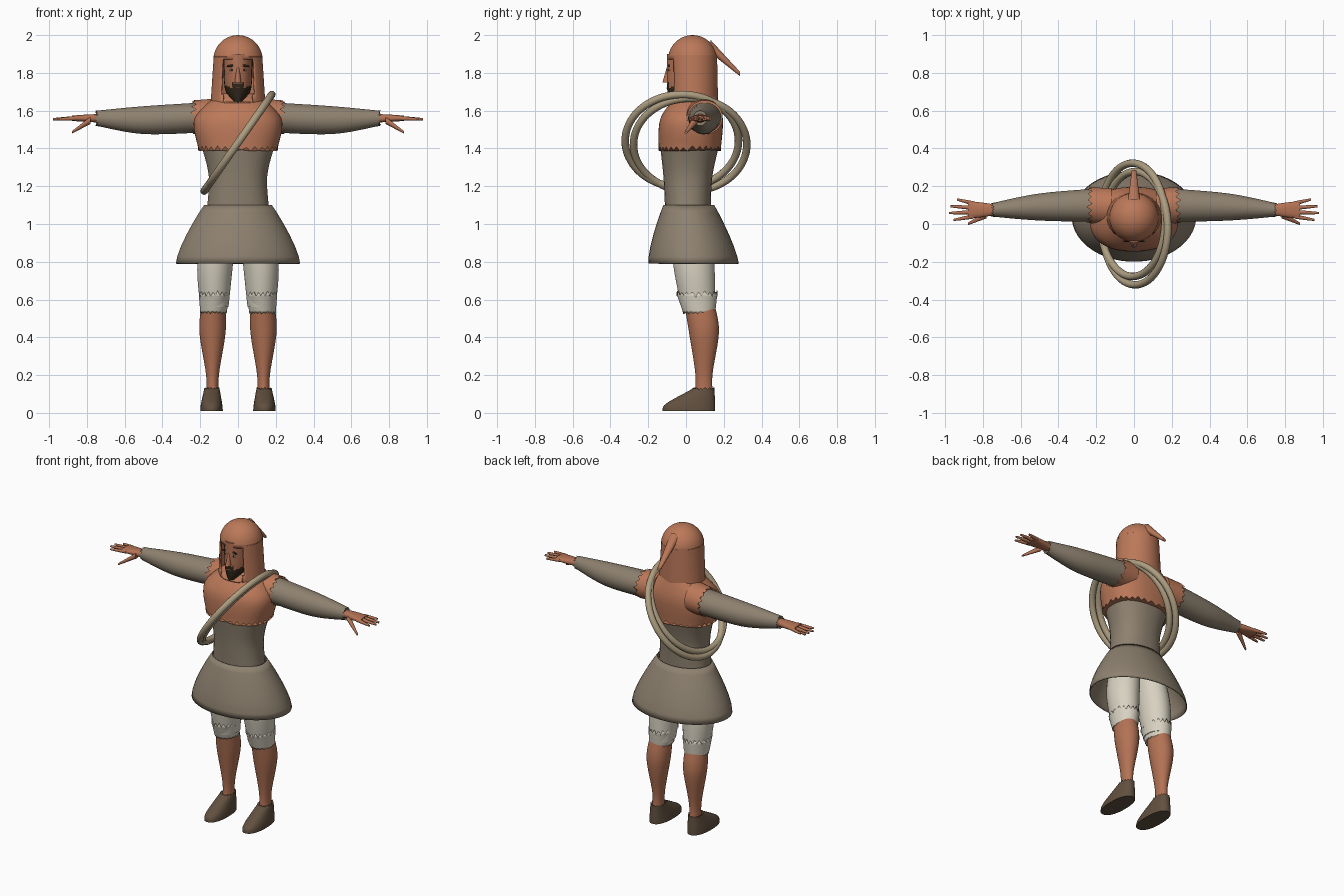
import bpy, bmesh, math, random
from mathutils import Vector

random.seed(4)
if "Cube" in bpy.data.objects:
    bpy.data.objects.remove(bpy.data.objects["Cube"])


def material(name, red, green, blue):
    mat = bpy.data.materials.new(name)
    mat.use_nodes = True
    colour = (red, green, blue, 1)
    mat.diffuse_color = colour
    mat.node_tree.nodes["Principled BSDF"].inputs["Base Color"].default_value = colour
    return mat


rust = material("rust cloth", .5, .19, .1)
skin = material("tanned skin", .45, .17, .09)
wool = material("grey brown wool", .27, .22, .16)
linen = material("pale linen", .68, .64, .53)
hemp = material("rope tan", .42, .34, .22)
leather = material("dark leather", .12, .08, .05)
hair = material("dark hair", .03, .02, .01)
white = material("eye white", .7, .66, .6)


def smooth_sections(sections, steps):
    """Pass a smooth curve through the given sections."""
    points = [Vector(section) for section in sections]
    padded = [points[0]] + points + [points[-1]]
    result = []
    for before, start, end, after in zip(padded, padded[1:], padded[2:], padded[3:]):
        leave, arrive = (end - before) / 2, (after - start) / 2
        for step in range(steps):
            t = step / steps
            ease = t * t * (3 - 2 * t)
            result.append(start.lerp(end, ease) + leave * t * (1 - t) ** 2
                          - arrive * t * t * (1 - t))
    return result + [points[-1]]


def place(axis, along, u, v, side):
    """Put a section point in space; side -1 mirrors it to the right."""
    if axis == "x":
        return side * along, u, v
    if axis == "y":
        return side * u, along, v
    return side * u, v, along


def loft(name, axis, sections, mats, side=1, sides=32, power=2, steps=6, bulge=0,
         ragged_start=0, ragged_end=0, closed=True, keep=None, paint=None, thickness=0):
    """Skin over ellipses; a section is (position, centre u, centre v, radius u, radius v)."""
    bm = bmesh.new()
    rows = smooth_sections(sections, steps)
    rings = []
    for index, (along, u, v, radius_u, radius_v) in enumerate(rows):
        swell = 1 + bulge * math.sin(math.pi * index / (len(rows) - 1))
        rough = ragged_start if index == 0 else 0
        if index == len(rows) - 1:
            rough = ragged_end
        ring = []
        for corner in range(sides):
            angle = math.tau * (corner + .5) / sides
            c, s = math.cos(angle), math.sin(angle)
            offset_u = radius_u * swell * math.copysign(abs(c) ** (2 / power), c)
            offset_v = radius_v * swell * math.copysign(abs(s) ** (2 / power), s)
            tooth = rough * (-1) ** corner * random.uniform(.3, 1)
            ring.append(bm.verts.new(
                place(axis, along + tooth, u + offset_u, v + offset_v, side)))
        rings.append(ring)
    for lower, upper in zip(rings, rings[1:]):
        for i in range(sides):
            bm.faces.new((lower[i - 1], lower[i], upper[i], upper[i - 1]))
    if closed:
        bm.faces.new(rings[0])
        bm.faces.new(rings[-1])
    if keep:
        removed = [f for f in bm.faces if not keep(f.calc_center_median())]
        bmesh.ops.delete(bm, geom=removed, context="FACES")
    if paint:
        for face in bm.faces:
            face.material_index = paint(face.calc_center_median())
    bmesh.ops.recalc_face_normals(bm, faces=bm.faces)
    mesh = bpy.data.meshes.new(name)
    bm.to_mesh(mesh)
    bm.free()
    for mat in mats:
        mesh.materials.append(mat)
    mesh.shade_smooth()
    mesh.set_sharp_from_angle(angle=math.radians(45))
    part = bpy.data.objects.new(name, mesh)
    bpy.context.collection.objects.link(part)
    if thickness:
        part.modifiers.new("cloth thickness", "SOLIDIFY").thickness = thickness


def face_detail(name, mat, x, y, z, width, height, turn=0):
    """A thin oval plate on the face."""
    bpy.ops.mesh.primitive_uv_sphere_add(segments=16, ring_count=8, location=(x, y, z),
                                         rotation=(0, turn, 0))
    plate = bpy.context.object
    plate.name = name
    plate.scale = (width, .004, height)
    plate.data.materials.append(mat)
    plate.data.shade_smooth()


# Torso, skirt and ragged shoulder cape
loft("tunic_body", "z", [(1.04, 0, .01, .17, .12), (1.25, 0, .01, .155, .13),
                         (1.43, 0, .02, .2, .16)], [wool], power=2.3)
loft("skirt", "z", [(.79, 0, .04, .33, .24), (1.1, 0, .015, .18, .135)], [wool],
     sides=48, bulge=.07, closed=False, thickness=.006)
loft("shoulder_cape", "z", [(1.4, 0, .02, .21, .165), (1.56, 0, .03, .23, .165),
                            (1.69, 0, .06, .1, .1)],
     [rust], sides=60, power=2.4, ragged_start=.015)
loft("neck", "z", [(1.6, 0, .03, .07, .08), (1.72, 0, .03, .06, .07)], [skin])


# Head with beard and sideburns
def beard_rule(centre):
    if centre.y > .02 or abs(centre.x) > .07:
        return 1
    moustache = .03 if abs(centre.x) < .03 else 0
    return int(centre.z < 1.715 + 4.5 * centre.x ** 2 + moustache)


loft("head", "z", [(1.64, 0, 0, .03, .09), (1.72, 0, .01, .07, .11), (1.9, 0, .02, .08, .12)],
     [skin, hair], sides=64, steps=20, paint=beard_rule)
loft("nose", "z", [(1.75, 0, -.1, .018, .025), (1.83, 0, -.09, .007, .012)], [skin], sides=16)
face_detail("mouth", skin, 0, -.1, 1.72, .016, .004)

# Hood, a tube under a dome, open at the face, with a hanging tip
dome_angles = [math.radians(88) * step / 8 for step in range(9)]
dome = [(1.87 + .13 * math.sin(a), 0, .035, .13 * math.cos(a), .13 * math.cos(a))
        for a in dome_angles]


def hood_rule(centre):
    return centre.z > 1.875 or centre.y > 0 or abs(centre.x) > .084


loft("hood", "z", [(1.64, 0, .04, .145, .13)] + dome, [rust], sides=60, steps=4,
     keep=hood_rule, thickness=.008)
loft("hood_tip", "y", [(.13, 0, 1.94, .032, .035), (.285, 0, 1.795, .012, .012)],
     [rust], sides=16)

fingers = ("index", "middle", "ring", "little")
for side, label in ((1, "left_"), (-1, "right_")):
    # Eye and brow
    face_detail(label + "eye", white, side * .034, -.089, 1.815, .014, .006)
    face_detail(label + "iris", hair, side * .034, -.092, 1.815, .006, .006)
    face_detail(label + "brow", hair, side * .037, -.091, 1.838, .024, .006, side * .15)

    # Arm and hand
    loft(label + "armhole", "x", [(.12, .09, 1.57, .1, .095), (.235, .1, 1.565, .095, .09)],
         [rust], side, ragged_end=.018)
    loft(label + "sleeve", "x", [(.17, .1, 1.565, .09, .08), (.5, .09, 1.55, .072, .074),
                                 (.75, .075, 1.56, .036, .04)], [wool], side, ragged_end=.01)
    loft(label + "palm", "x", [(.72, .075, 1.56, .025, .022), (.88, .075, 1.56, .045, .014)],
         [skin], side, sides=20, power=2.5, bulge=.1)
    for order, finger in enumerate(fingers):
        root = .04 + .023 * order
        tip = root + .013 * (order - 1.4)
        reach = .98 - .015 * (order - 1.3) ** 2
        loft(label + finger + "_finger", "x",
             [(.85, root, 1.56, .012, .012), (reach, tip, 1.555, .006, .006)],
             [skin], side, sides=10, bulge=.1)
    loft(label + "thumb", "x", [(.78, .05, 1.55, .02, .02), (.88, 0, 1.485, .007, .007)],
         [skin], side, sides=12)

    # Leg, ragged knee cuff and shoe
    loft(label + "breeches", "z", [(.56, .125, .065, .075, .09), (.8, .12, .04, .095, .11),
                                   (1.06, .08, .02, .08, .1)], [linen], side)
    loft(label + "knee_cuff", "z", [(.53, .13, .07, .07, .085), (.63, .126, .058, .082, .108)],
         [linen], side, sides=40, ragged_start=.008, ragged_end=.018, closed=False,
         thickness=.004)
    loft(label + "calf", "z", [(.08, .135, .095, .034, .05), (.2, .135, .095, .034, .045),
                               (.43, .135, .095, .07, .08), (.58, .13, .07, .062, .08)],
         [skin], side)
    loft(label + "shoe", "z", [(.01, .14, .015, .06, .14), (.05, .14, .025, .056, .13),
                               (.13, .138, .095, .04, .055)],
         [leather], side, power=2.3, ragged_end=.007)

# Coiled rope slung from the left shoulder to the right hip
tilt = math.radians(55)
slope = Vector((math.cos(tilt), 0, math.sin(tilt)))
for label, side in (("front_", -1), ("back_", 1)):
    centre = Vector((0, side * .022, 1.43)) - slope * side * .012
    bpy.ops.mesh.primitive_torus_add(major_radius=.3, minor_radius=.02, major_segments=72,
                                     location=centre, rotation=(0, -tilt, 0))
    coil = bpy.context.object
    coil.name = label + "rope_coil"
    coil.data.materials.append(hemp)
    coil.data.shade_smooth()
